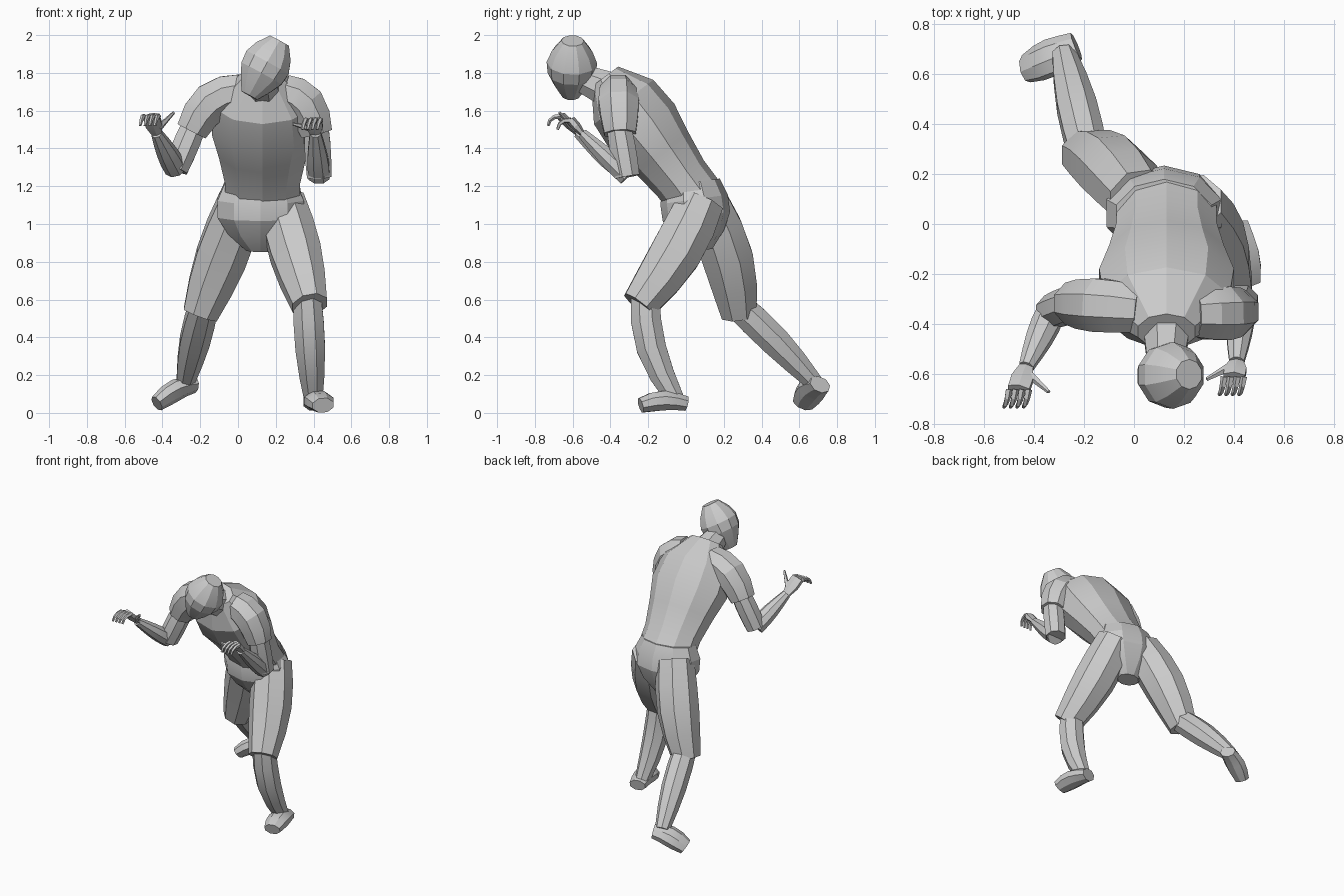
import bpy, bmesh, math
from mathutils import Vector

cube = bpy.data.objects.get("Cube")
if cube:
    bpy.data.objects.remove(cube, do_unlink=True)

grey = bpy.data.materials.new("plain_grey")
grey.use_nodes = True
tone = (.6, .6, .6, 1)
grey.diffuse_color = tone
grey.node_tree.nodes["Principled BSDF"].inputs["Base Color"].default_value = tone

forward = Vector((0, -1, 0))
sideways = Vector((1, 0, 0))
upward = Vector((0, 0, 1))


def make_part(name, bm):
    """Turn a finished bmesh into a grey object with crisp facet edges."""
    bmesh.ops.recalc_face_normals(bm, faces=bm.faces[:])
    mesh = bpy.data.meshes.new(name)
    bm.to_mesh(mesh)
    bm.free()
    mesh.materials.append(grey)
    part = bpy.data.objects.new(name, mesh)
    bpy.context.collection.objects.link(part)
    bpy.ops.object.select_all(action="DESELECT")
    part.select_set(True)
    bpy.context.view_layer.objects.active = part
    bpy.ops.object.shade_smooth_by_angle(angle=math.radians(20))


def limb(name, start, end, first, final, bulge=0, peak=1, flat=1,
         bow=Vector(), across=sideways, sides=8, steps=4):
    """Tapered tube between two points, swollen by bulge and bent by bow."""
    bm = bmesh.new()

    def centre(t):
        return start.lerp(end, t) + bow * math.sin(math.pi * t)

    loops = []
    for step in range(steps + 1):
        t = step / steps
        nudge = .1
        along = (centre(t + nudge) - centre(t - nudge)).normalized()
        wide = (across - along * across.dot(along)).normalized()
        deep = along.cross(wide) * flat
        radius = first + (final - first) * t + bulge * math.sin(math.pi * t ** peak)
        loop = []
        for corner in range(sides):
            angle = math.tau * (corner + .5) / sides
            offset = wide * math.cos(angle) + deep * math.sin(angle)
            loop.append(bm.verts.new(centre(t) + offset * radius))
        loops.append(loop)
    for low, high in zip(loops, loops[1:]):
        for corner in range(sides):
            bm.faces.new((low[corner - 1], low[corner], high[corner], high[corner - 1]))
    bm.faces.new(loops[0])
    bm.faces.new(loops[-1])
    make_part(name, bm)


def build_leg(side, joint):
    """Shorts leg, bare shin and shoe."""
    hip, knee, ankle = joint["hip"], joint["knee"], joint["ankle"]
    limb(side + "_shorts_leg", hip, knee, .13, .1, bulge=.03, bow=forward * -.03)
    limb(side + "_shin", knee.lerp(hip, .1), ankle, .08, .05, bulge=.02,
         bow=joint["shin_bow"])
    limb(side + "_foot", joint["heel"], joint["toe"], .06, .06, bulge=.02, peak=1.2,
         flat=.7, bow=upward * .02, across=joint["sole"])


def build_arm(side, joint):
    """Sleeve, upper arm, forearm and hand."""
    collar, shoulder = joint["collar"], joint["shoulder"]
    elbow, wrist = joint["elbow"], joint["wrist"]
    cuff = shoulder.lerp(elbow, .35)
    outward = (shoulder - collar).normalized()
    limb(side + "_sleeve", collar, cuff, .1, .09, bulge=.02,
         bow=(outward + upward * 2) * .03, across=forward)
    limb(side + "_upper_arm", shoulder, elbow, .06, .07, bulge=.01, across=forward)
    limb(side + "_forearm", elbow, wrist, .06, .032, bulge=.01, peak=.8, flat=.9)
    build_hand(side, joint)


def build_hand(side, joint):
    """Flat palm, four drooping fingers and a thumb."""
    wrist, knuckles, spread = joint["wrist"], joint["knuckles"], joint["spread"]
    limb(side + "_palm", wrist, knuckles, .032, .05, bulge=.01, flat=.5,
         across=spread, sides=6, steps=2)
    droop = Vector((-.02, -.07, -.05))
    for place, finger in enumerate(("index", "middle", "ring", "little")):
        base = knuckles + spread * (place - 1.5) * .026
        limb(f"{side}_{finger}_finger", base, base + droop, .015, .008,
             bow=(upward + forward) * .015, across=spread, sides=5, steps=3)
    root = wrist.lerp(knuckles, .4) - spread * .03
    limb(side + "_thumb", root, joint["thumb"], .018, .008, across=forward,
         sides=5, steps=2)


# Pose: the left leg steps forward, the right leg trails
left_pose = {
    "hip": Vector((.23, .08, 1.12)),
    "knee": Vector((.38, -.25, .57)),
    "shin_bow": forward * .05,
    "ankle": Vector((.4, -.05, .06)),
    "heel": Vector((.4, 0, .05)),
    "toe": Vector((.45, -.24, .04)),
    "sole": sideways,
    "collar": Vector((.24, -.36, 1.7)),
    "shoulder": Vector((.41, -.37, 1.6)),
    "elbow": Vector((.43, -.31, 1.25)),
    "wrist": Vector((.41, -.55, 1.48)),
    "knuckles": Vector((.4, -.61, 1.55)),
    "spread": sideways,
    "thumb": Vector((.29, -.62, 1.53)),
}
right_pose = {
    "hip": Vector((.02, .1, 1.12)),
    "knee": Vector((-.2, .28, .52)),
    "shin_bow": upward * .01,
    "ankle": Vector((-.28, .68, .16)),
    "heel": Vector((-.23, .71, .15)),
    "toe": Vector((-.43, .62, .05)),
    "sole": forward + upward * .3,
    "collar": Vector((.02, -.34, 1.7)),
    "shoulder": Vector((-.2, -.3, 1.6)),
    "elbow": Vector((-.33, -.35, 1.29)),
    "wrist": Vector((-.43, -.57, 1.48)),
    "knuckles": Vector((-.46, -.66, 1.57)),
    "spread": -sideways,
    "thumb": Vector((-.34, -.67, 1.59)),
}
for side, pose in (("left", left_pose), ("right", right_pose)):
    build_leg(side, pose)
    build_arm(side, pose)

# Trunk leaning forward from the waist
crotch = Vector((.12, .08, .86))
waist = Vector((.12, .03, 1.22))
hem = Vector((.13, .07, 1.11))
collar = Vector((.13, -.43, 1.78))
limb("shorts_seat", crotch, waist, .08, .2, bulge=.1, flat=.75, sides=10)
limb("shirt", hem, collar, .21, .12, bulge=.14, peak=2, flat=.74, sides=10, steps=5)

# Bowed head, tipped to one side
chin = Vector((.06, -.61, 1.68))
crown = Vector((.22, -.6, 1.97))
limb("neck", collar + upward * -.06, chin.lerp(crown, .4), .1, .07)
limb("head", chin, crown, .05, .06, bulge=.08, peak=1.1, sides=10, steps=5)
